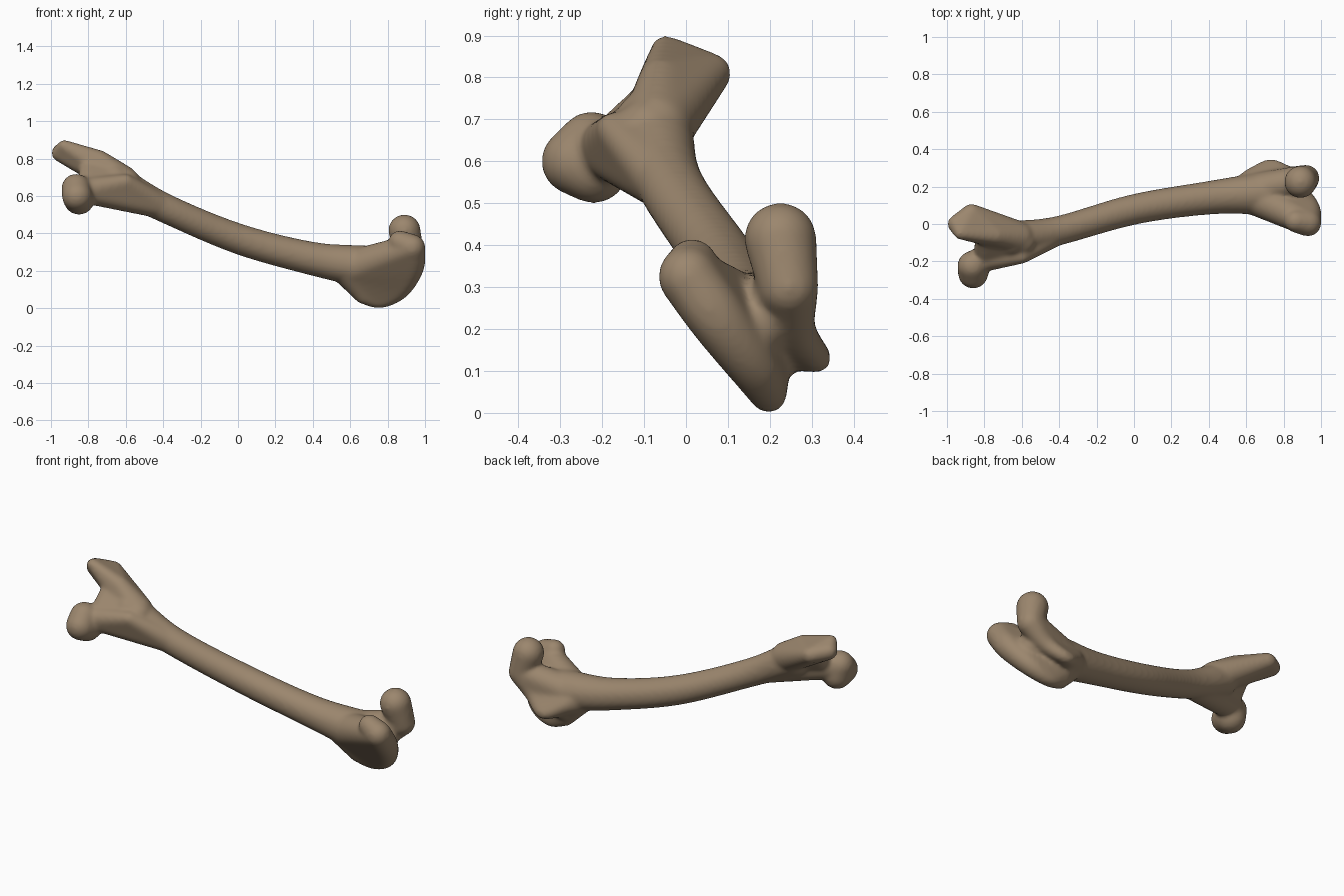
import bpy, bmesh
from mathutils import Vector

cube = bpy.data.objects.get("Cube")
if cube:
    bpy.data.objects.remove(cube, do_unlink=True)

# One bone colour
bone = bpy.data.materials.new("bone brown")
bone.use_nodes = True
colour = (0.33, 0.24, 0.155, 1)
bone.diffuse_color = colour
shader = bone.node_tree.nodes["Principled BSDF"]
shader.inputs["Base Color"].default_value = colour
shader.inputs["Roughness"].default_value = 0.8

# Balls are (x, y, z, radius). Tubes sweep a ball along a path
TUBES = {
    "shaft": [(-.66, -.08, .68, .095), (-.4, -.035, .54, .079), (0, .078, .372, .082),
              (.4, .14, .265, .09), (.7, .165, .22, .115)],
    "medial_condyle": [(.93, .005, .325, .072), (.865, .015, .355, .061)],
    "lateral_condyle": [(.92, .245, .3, .072), (.89, .225, .415, .087)],
    "trochlea_floor": [(.66, .21, .13, .06), (.85, .17, .21, .08)],
}

# Blocks are one hull around a few balls
BLOCKS = {
    "head": [(-.86, -.265, .6, .081), (-.85, -.22, .582, .083), (-.865, -.225, .64, .08)],
    "neck": [(-.82, -.19, .63, .07), (-.62, -.12, .635, .08), (-.6, -.17, .675, .043),
             (-.42, -.05, .55, .07)],
    "trochanter": [(-.62, -.07, .68, .087), (-.74, -.06, .79, .055), (-.93, -.05, .868, .033),
                   (-.95, 0, .83, .048), (-.87, .062, .81, .047)],
    "fossa_wall": [(-.8, -.03, .8, .045), (-.8, -.18, .64, .06), (-.6, -.09, .67, .08)],
}

# Joint ridges are tubes with walls running back to the end of the shaft
HUB = Vector((.6, .165, .21, .1))
RIDGES = {
    "medial_ridge": [(.67, .185, .07, .048), (.76, .197, .043, .043), (.86, .165, .105, .06),
                     (.925, .08, .22, .07), (.93, .005, .325, .072)],
    "lateral_ridge": [(.63, .25, .18, .05), (.73, .312, .13, .035), (.83, .26, .2, .05),
                      (.92, .245, .3, .072)],
}


def smooth_path(path, steps=6):
    """Catmull-Rom points through the path."""
    pts = [Vector(p) for p in path]
    pts = [pts[0] * 2 - pts[1]] + pts + [pts[-1] * 2 - pts[-2]]
    out = []
    for a, b, c, d in zip(pts, pts[1:], pts[2:], pts[3:]):
        for i in range(steps):
            t = i / steps
            out.append((b * 2 + (c - a) * t + (a * 2 - b * 5 + c * 4 - d) * t ** 2
                        + (b * 3 - a - c * 3 + d) * t ** 3) / 2)
    return out + [pts[-2]]


# Unit ball reused everywhere
ball = bmesh.new()
bmesh.ops.create_icosphere(ball, subdivisions=3, radius=1)
directions = [v.co.copy() for v in ball.verts]
ball.free()


def add_hull(mesh, balls):
    """Add the convex hull around the balls."""
    link = bmesh.new()
    for p in balls:
        for d in directions:
            link.verts.new(p.xyz + d * p.w)
    hull = bmesh.ops.convex_hull(link, input=link.verts)
    inside = set(hull["geom_interior"]) | set(hull["geom_unused"])
    bmesh.ops.delete(link, geom=[g for g in inside if isinstance(g, bmesh.types.BMVert)],
                     context="VERTS")
    temp = bpy.data.meshes.new("link")
    link.to_mesh(temp)
    link.free()
    mesh.from_mesh(temp)
    bpy.data.meshes.remove(temp)


def add_tube(mesh, path, anchor=()):
    """Hull neighbouring balls along the path, each with the anchor balls."""
    pts = smooth_path(path)
    for a, b in zip(pts, pts[1:]):
        add_hull(mesh, [a, b, *anchor])


bm = bmesh.new()
for path in TUBES.values():
    add_tube(bm, path)
for path in RIDGES.values():
    add_tube(bm, path, [HUB])
for balls in BLOCKS.values():
    add_hull(bm, [Vector(p) for p in balls])
data = bpy.data.meshes.new("thigh_bone")
bm.to_mesh(data)
bm.free()
data.materials.append(bone)
thigh_bone = bpy.data.objects.new("thigh_bone", data)
bpy.context.collection.objects.link(thigh_bone)

# Fuse the parts into one skin and soften the joins
fuse = thigh_bone.modifiers.new("fuse", "REMESH")
fuse.mode = "VOXEL"
fuse.voxel_size = 0.01
fuse.use_smooth_shade = True
soften = thigh_bone.modifiers.new("soften", "SMOOTH")
soften.factor = 0.5
soften.iterations = 14
